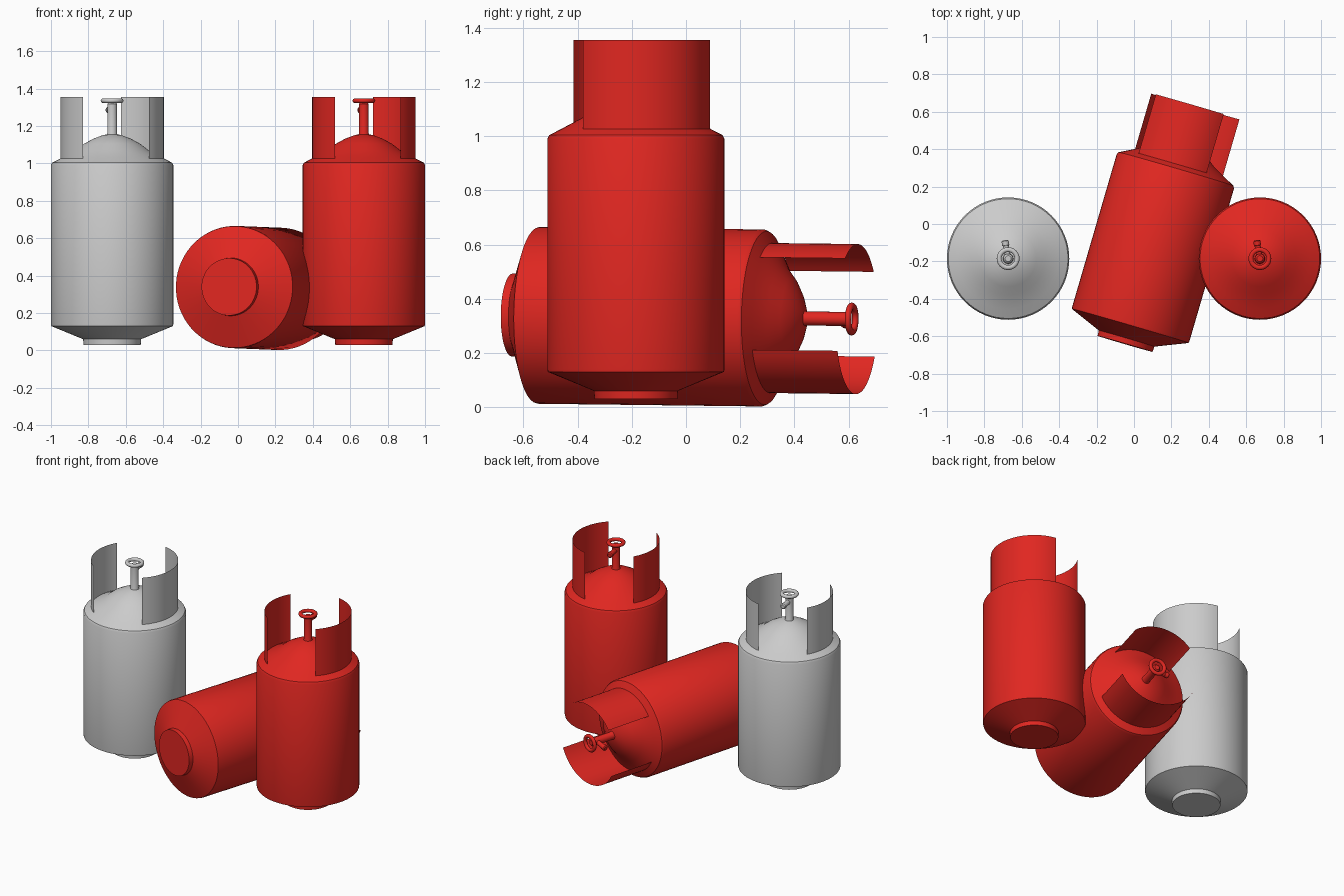
import bpy, math
from math import cos, sin, radians
from mathutils import Matrix, Vector

if "Cube" in bpy.data.objects:
    bpy.data.objects.remove(bpy.data.objects["Cube"])

red = bpy.data.materials.new("red_paint")
red.diffuse_color = (0.75, 0.02, 0.015, 1)
red.use_nodes = True
red.node_tree.nodes["Principled BSDF"].inputs["Base Color"].default_value = red.diffuse_color


def make(name, verts, faces, matrix, mat, angle=35):
    me = bpy.data.meshes.new(name)
    me.from_pydata(verts, [], faces)
    me.shade_smooth()
    me.set_sharp_from_angle(angle=radians(angle))
    if mat:
        me.materials.append(mat)
    ob = bpy.data.objects.new(name, me)
    ob.matrix_world = matrix
    bpy.context.collection.objects.link(ob)
    return ob


def sweep(profile, a0=0, a1=360, n=64, closed=False):
    """Turn an (r, z) profile about z between two angles."""
    full = a1 - a0 == 360
    cols = n if full else n + 1
    k = len(profile)
    verts, faces = [], []
    for i in range(cols):
        a = radians(a0 + (a1 - a0) * i / n)
        verts += [(r * cos(a), r * sin(a), z) for r, z in profile]
    for i in range(n):
        j = (i + 1) % cols
        for s in range(k if closed else k - 1):
            t = (s + 1) % k
            faces.append((i * k + s, j * k + s, j * k + t, i * k + t))
    # flat caps where an open full profile ends away from the axis
    if full and not closed:
        if profile[0][0] > 0:
            faces.append([i * k for i in reversed(range(n))])
        if profile[-1][0] > 0:
            faces.append([i * k + k - 1 for i in range(n)])
    return verts, faces


TANK = [(0.153, 0.03), (0.155, 0.06), (0.325, 0.13), (0.327, 0.14),
        (0.327, 0.99), (0.32, 1.004), (0.27, 1.03), (0.195, 1.07),
        (0.15, 1.105), (0.10, 1.132), (0.05, 1.151), (0.001, 1.16)]
STEM = [(0.034, 1.14), (0.026, 1.16), (0.026, 1.318), (0.016, 1.328)]
WHEEL = [(0.048 + 0.013 * cos(t * math.pi / 6), 1.335 + 0.012 * sin(t * math.pi / 6))
         for t in range(12)]
NOZZLE = [(0.016, 0.0), (0.016, 0.07), (0.019, 0.072), (0.019, 0.095), (0.012, 0.1)]


def gas_bottle(label, m, mat):
    # tank with foot and domed top
    make(label + "_tank", *sweep(TANK), m, mat)
    # two curved guard plates around the valve
    for side, a0, a1 in (("left", 149, 236), ("right", -45, 80)):
        make(f"{label}_{side}_guard", *sweep([(0.277, 1.027), (0.277, 1.355)], a0, a1, 24), m, mat)
    # valve stem, hand wheel and side outlet
    make(label + "_valve_stem", *sweep(STEM, n=24), m, mat)
    make(label + "_hand_wheel", *sweep(WHEEL, n=32, closed=True), m, mat, 60)
    turn = (Matrix.Translation((0, 0, 1.285)) @ Matrix.Rotation(radians(10), 4, 'Z')
            @ Matrix.Rotation(radians(-90), 4, 'X'))
    make(label + "_outlet", *sweep(NOZZLE, n=16), m @ turn, mat)


# standing bottles
gas_bottle("grey_bottle", Matrix.Translation((-0.673, -0.185, 0)), None)
gas_bottle("red_bottle", Matrix.Translation((0.673, -0.185, 0)), red)

# lying bottle: axis along d, rolled about it
d = Vector((0.28, 0.96, -0.0115)).normalized()
p = d.cross(Vector((0, 0, 1))).normalized()
up = p.cross(d)
roll = radians(290)
x = cos(roll) * p + sin(roll) * up
y = d.cross(x)
m = Matrix((x, y, d)).transposed().to_4x4()
m.translation = Vector((-0.02, -0.545, 0.339)) - d * 0.13
gas_bottle("fallen_bottle", m, red)
